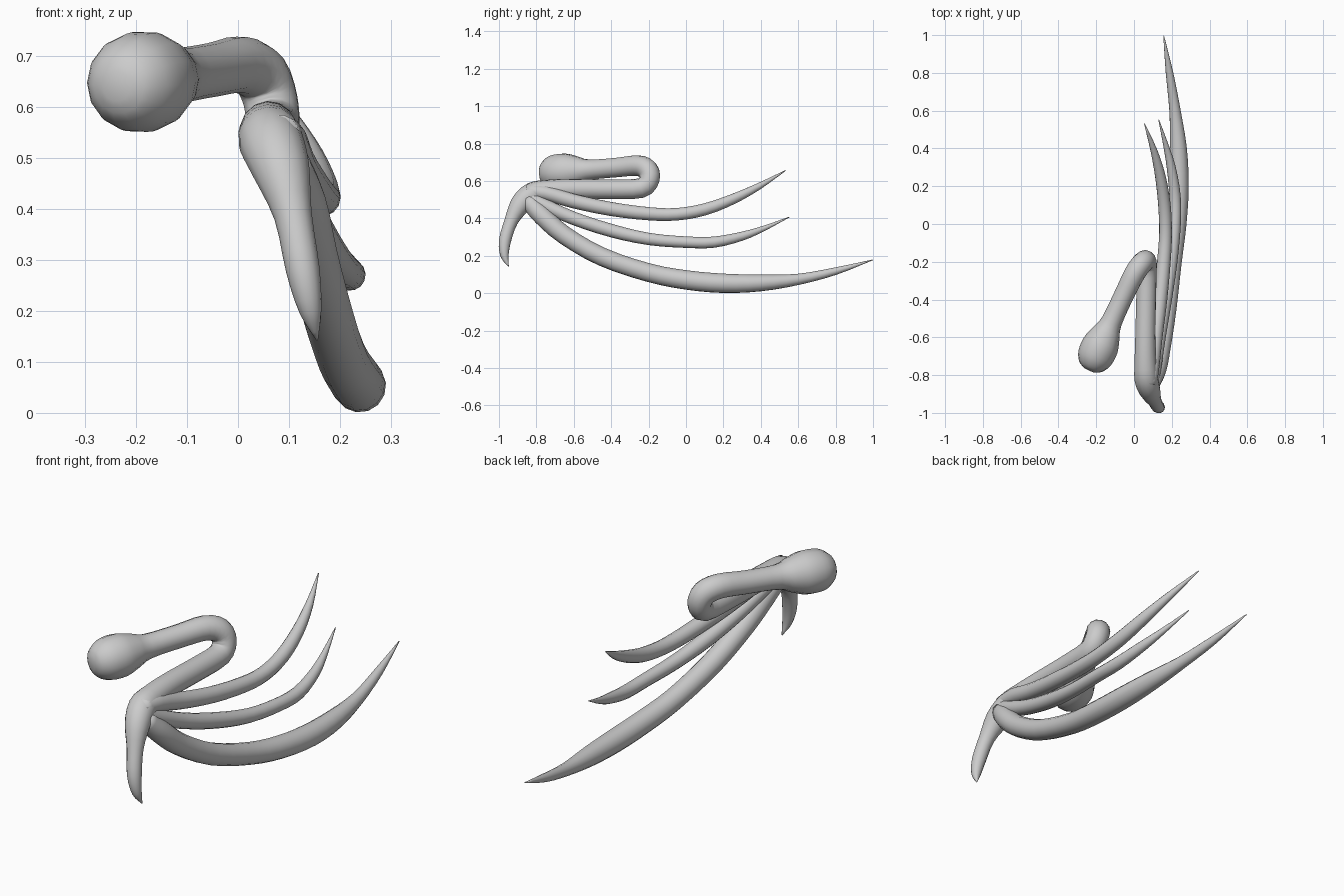
import bpy, bmesh, math
from mathutils import Vector


def spline(pts, steps):
    """Catmull-Rom through (x, y, z, radius) points."""
    p = [Vector(q) for q in pts]
    p = [2 * p[0] - p[1]] + p + [2 * p[-1] - p[-2]]
    out = []
    for i in range(1, len(p) - 2):
        a, b, c, d = p[i - 1:i + 3]
        for k in range(steps):
            t = k / steps
            out.append(0.5 * (2 * b + (c - a) * t + (2 * a - 5 * b + 4 * c - d) * t * t
                              + (3 * b - a - 3 * c + d) * t ** 3))
    return out + [p[-2]]


def tube(name, pts, sides=14, steps=3):
    """Sweep a round section of changing radius along a smooth path."""
    path = spline(pts, steps)
    centres = [q.to_3d() for q in path]
    bm = bmesh.new()
    rings, normal = [], Vector((1, 0, 0))
    for i, c in enumerate(centres):
        tan = (centres[min(i + 1, len(path) - 1)] - centres[max(i - 1, 0)]).normalized()
        normal = (normal - tan * normal.dot(tan)).normalized()
        side = tan.cross(normal)
        r = max(path[i][3], 0.002)
        rings.append([bm.verts.new(c + r * (math.cos(a) * normal + math.sin(a) * side))
                      for a in (2 * math.pi * k / sides for k in range(sides))])
    for r0, r1 in zip(rings, rings[1:]):
        for k in range(sides):
            n = (k + 1) % sides
            bm.faces.new((r0[k], r0[n], r1[n], r1[k]))
    bm.faces.new(rings[0][::-1])
    bm.faces.new(rings[-1])
    bmesh.ops.recalc_face_normals(bm, faces=bm.faces)
    for f in bm.faces:
        f.smooth = True
    me = bpy.data.meshes.new(name)
    bm.to_mesh(me)
    bm.free()
    ob = bpy.data.objects.new(name, me)
    bpy.context.collection.objects.link(ob)
    return ob


# Folded arm: shoulder ball, elbow bend, wrist, then the short thumb claw
ball = [(-0.115, 0.03), (-0.095, 0.066), (-0.045, 0.094), (0.03, 0.098), (0.1, 0.078), (0.17, 0.056)]
arm = [(-0.19 + 0.42 * s, -0.67 + 0.9 * s, 0.648 + 0.07 * s, r) for s, r in ball]
arm += [
    (-0.05, -0.37, 0.672, 0.053), (0.005, -0.26, 0.682, 0.056),
    (0.045, -0.205, 0.66, 0.056), (0.064, -0.195, 0.61, 0.054),
    (0.068, -0.24, 0.562, 0.053), (0.064, -0.4, 0.556, 0.053),
    (0.06, -0.6, 0.557, 0.054), (0.06, -0.73, 0.549, 0.058),
    (0.065, -0.82, 0.53, 0.063), (0.085, -0.885, 0.475, 0.056),
    (0.108, -0.935, 0.385, 0.037), (0.127, -0.968, 0.28, 0.033),
    (0.142, -0.97, 0.2, 0.022), (0.155, -0.949, 0.143, 0.002)]
tube("arm_and_thumb", arm)

# Three long curved fingers fanning out of the palm
tube("lower_finger", [
    (0.09, -0.85, 0.5, 0.045), (0.12, -0.77, 0.415, 0.052), (0.145, -0.65, 0.31, 0.05),
    (0.175, -0.45, 0.195, 0.05), (0.203, -0.2, 0.11, 0.05), (0.226, 0, 0.071, 0.052),
    (0.238, 0.2, 0.053, 0.052), (0.235, 0.4, 0.055, 0.045), (0.217, 0.6, 0.074, 0.03),
    (0.188, 0.8, 0.118, 0.02), (0.157, 0.998, 0.178, 0.002)])
tube("middle_finger", [
    (0.085, -0.85, 0.52, 0.04), (0.105, -0.77, 0.475, 0.038), (0.132, -0.6, 0.4, 0.036),
    (0.165, -0.4, 0.335, 0.036), (0.197, -0.2, 0.29, 0.033), (0.217, 0, 0.273, 0.031),
    (0.217, 0.15, 0.273, 0.03), (0.197, 0.3, 0.305, 0.024), (0.168, 0.42, 0.348, 0.014),
    (0.131, 0.552, 0.407, 0.002)])
tube("upper_finger", [
    (0.08, -0.85, 0.545, 0.04), (0.095, -0.75, 0.535, 0.04), (0.112, -0.6, 0.492, 0.039),
    (0.138, -0.4, 0.45, 0.038), (0.158, -0.2, 0.425, 0.036), (0.167, -0.05, 0.422, 0.034),
    (0.161, 0.1, 0.448, 0.033), (0.14, 0.25, 0.503, 0.028), (0.105, 0.39, 0.572, 0.018),
    (0.055, 0.532, 0.656, 0.002)])
